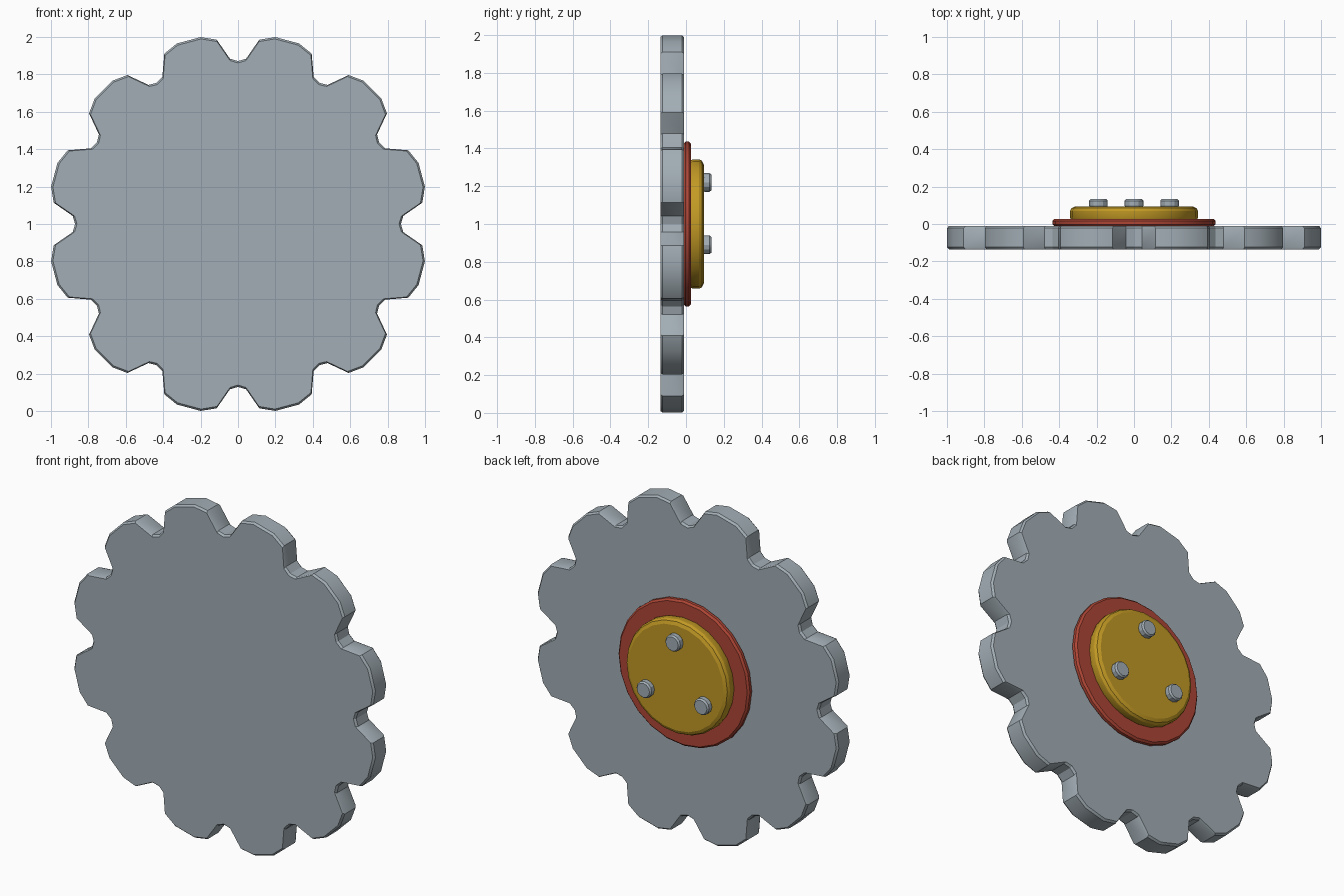
import bpy, bmesh, math

if "Cube" in bpy.data.objects:
    bpy.data.objects.remove(bpy.data.objects["Cube"])

CZ = 1.0  # height of the wheel axis


def material(name, rgb):
    m = bpy.data.materials.new(name)
    m.diffuse_color = (*rgb, 1)
    m.use_nodes = True
    m.node_tree.nodes["Principled BSDF"].inputs["Base Color"].default_value = m.diffuse_color
    return m


steel = material("steel grey", (0.36, 0.42, 0.46))
red = material("brick red", (0.42, 0.06, 0.035))
gold = material("golden yellow", (0.54, 0.32, 0.018))


def loft(name, rings, mat):
    """Solid from a list of closed rings of equal length, ordered front to back."""
    bm = bmesh.new()
    loops = [[bm.verts.new(p) for p in ring] for ring in rings]
    n = len(loops[0])
    for a, b in zip(loops, loops[1:]):
        for i in range(n):
            j = (i + 1) % n
            bm.faces.new((a[i], a[j], b[j], b[i]))
    bm.faces.new(loops[0])
    bm.faces.new(loops[-1])
    bmesh.ops.recalc_face_normals(bm, faces=bm.faces)
    me = bpy.data.meshes.new(name)
    bm.to_mesh(me)
    bm.free()
    me.materials.append(mat)
    ob = bpy.data.objects.new(name, me)
    bpy.context.collection.objects.link(ob)
    bpy.ops.object.select_all(action='DESELECT')
    bpy.context.view_layer.objects.active = ob
    ob.select_set(True)
    bpy.ops.object.shade_smooth_by_angle(angle=math.radians(25))
    return ob


def disc(name, profile, sides, mat, x=0.0, z=CZ):
    """Round part along y from (radius, y) pairs."""
    rings = [[(x + r * math.sin(math.tau * i / sides), y,
               z + r * math.cos(math.tau * i / sides)) for i in range(sides)]
             for r, y in profile]
    return loft(name, rings, mat)


# Toothed wheel: one notch and tooth (degrees, radius) repeated twelve times
tooth = [(0, 0.871), (2.8, 0.885), (6.6, 0.992), (11.3, 1.019),
         (18.7, 1.019), (23.4, 0.992), (27.2, 0.885)]
outline = [(math.radians(30 * k + a), r) for k in range(12) for a, r in tooth]


def wheel_ring(inset, y):
    return [((r - inset) * math.sin(a), y, CZ + (r - inset) * math.cos(a))
            for a, r in outline]


loft("toothed_wheel", [wheel_ring(0.010, -0.136), wheel_ring(0, -0.124),
                       wheel_ring(0, -0.022), wheel_ring(0.010, -0.010)], steel)

# Hub flange and cap on the back
disc("hub_flange", [(0.425, -0.012), (0.436, -0.002), (0.436, 0.016), (0.425, 0.027)], 24, red)
disc("hub_cap", [(0.335, 0.020), (0.342, 0.035), (0.342, 0.070),
                 (0.334, 0.085), (0.315, 0.094)], 24, gold)

# Three bolts in a triangle
for k in range(3):
    a = math.tau * k / 3
    disc(f"bolt_{k + 1}", [(0.042, 0.085), (0.050, 0.098), (0.050, 0.124), (0.042, 0.134)],
         12, steel, 0.22 * math.sin(a), CZ + 0.22 * math.cos(a))
